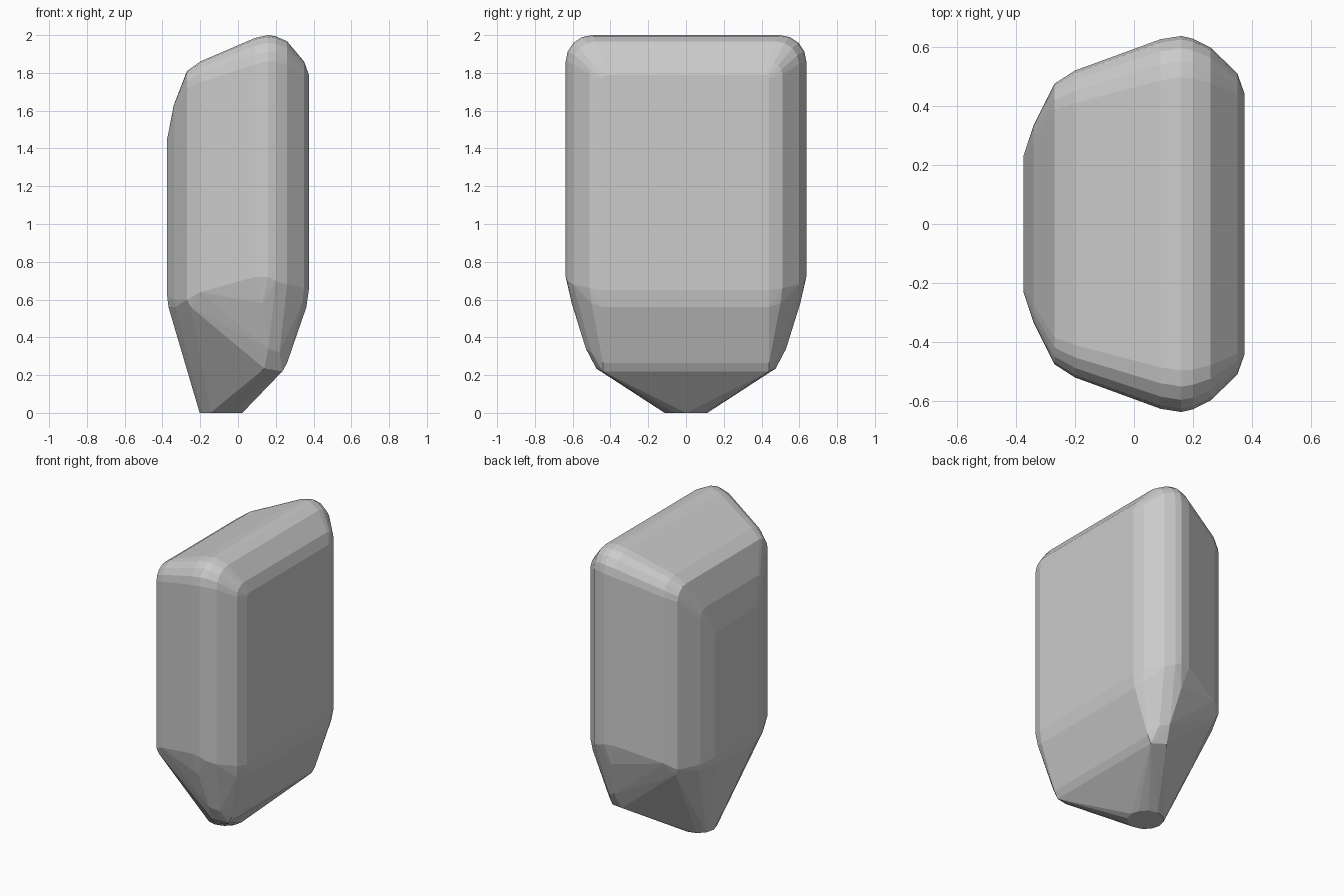
import bpy, bmesh, math

# Cross-sections along x: (x, half width, top z, start of straight side z, corner radius)
SECTIONS = [
    (0.375, 0.44, 1.79, 0.65, 0.02),
    (0.35, 0.51, 1.86, 0.66, 0.07),
    (0.26, 0.598, 1.967, 0.68, 0.12),
    (0.20, 0.628, 1.994, 0.70, 0.135),
    (0.16, 0.637, 2.00, 0.72, 0.14),
    (0.09, 0.626, 1.985, 0.72, 0.14),
    (-0.20, 0.52, 1.86, 0.64, 0.11),
    (-0.27, 0.475, 1.81, 0.60, 0.09),
    (-0.34, 0.335, 1.63, 0.60, 0.06),
    (-0.375, 0.23, 1.45, 0.62, 0.02),
]
# Corners of the tapered lower end (one side, mirrored in y)
LOWER = [
    (0.362, 0.44, 0.56), (0.34, 0.50, 0.58), (0.26, 0.44, 0.265),
    (0.235, 0.44, 0.22), (0.22, 0.50, 0.32), (0.16, 0.53, 0.34),
    (0.14, 0.475, 0.235), (0.13, 0.605, 0.58), (-0.25, 0.47, 0.56),
    (-0.33, 0.34, 0.56), (-0.368, 0.23, 0.56),
]

half = list(LOWER)
for x, w, top, low, r in SECTIONS:
    half.append((x, w, low))
    for i in range(5):
        a = math.pi / 2 * i / 4
        half.append((x, w - r + r * math.cos(a), top - r + r * math.sin(a)))

# Rounded block: hull of mirrored section points and the small round foot
bm = bmesh.new()
for x, y, z in half:
    for s in (1, -1):
        bm.verts.new((x, s * y, z))
for i in range(12):
    a = math.tau * i / 12
    bm.verts.new((-0.09 + 0.113 * math.cos(a), 0.113 * math.sin(a), 0))
res = bmesh.ops.convex_hull(bm, input=bm.verts[:])
bmesh.ops.delete(bm, geom=[v for v in bm.verts if not v.link_faces], context='VERTS')
bmesh.ops.dissolve_limit(bm, angle_limit=math.radians(1.5),
                         verts=bm.verts[:], edges=bm.edges[:])
bmesh.ops.recalc_face_normals(bm, faces=bm.faces[:])

mesh = bpy.data.meshes.new("faceted_stone")
bm.to_mesh(mesh)
bm.free()
obj = bpy.data.objects.new("faceted_stone", mesh)
bpy.context.collection.objects.link(obj)
